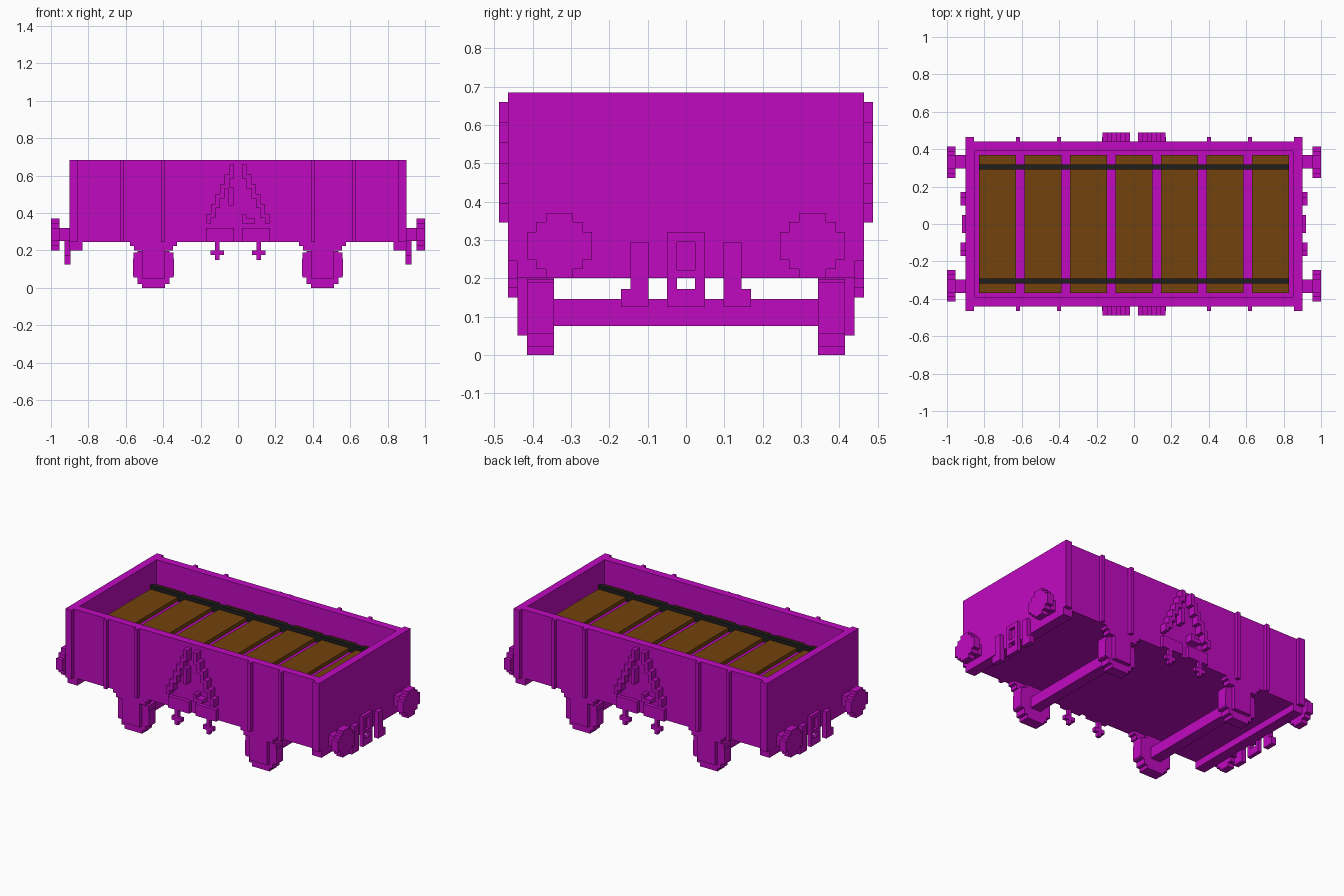
import bpy, bmesh
from mathutils import Matrix

cube = bpy.data.objects.get("Cube")
if cube:
    bpy.data.objects.remove(cube, do_unlink=True)


def material(name, rgb):
    m = bpy.data.materials.new(name)
    m.use_nodes = True
    m.diffuse_color = (*rgb, 1)
    m.node_tree.nodes["Principled BSDF"].inputs["Base Color"].default_value = (*rgb, 1)
    return m


MAGENTA = material("magenta paint", (0.53, 0.003, 0.53))
BROWN = material("brown load", (0.17, 0.056, 0.004))
BLACK = material("black strap", (0.013, 0.013, 0.013))
V = 0.0245  # block size of the stepped style


def add_box(bm, x0, x1, y0, y1, z0, z1):
    verts = bmesh.ops.create_cube(bm, size=1)["verts"]
    for v in verts:
        v.co = (x1 if v.co.x > 0 else x0,
                y1 if v.co.y > 0 else y0,
                z1 if v.co.z > 0 else z0)
    return verts


def finish(name, bm, mat):
    bmesh.ops.recalc_face_normals(bm, faces=bm.faces)
    mesh = bpy.data.meshes.new(name)
    bm.to_mesh(mesh)
    bm.free()
    mesh.materials.append(mat)
    ob = bpy.data.objects.new(name, mesh)
    bpy.context.collection.objects.link(ob)
    return ob


def part(name, boxes, mat=MAGENTA, mirror_x=False, mirror_y=False, turn=False):
    """One object from boxes, optionally repeated by mirroring or a half turn."""
    bm = bmesh.new()
    for b in boxes:
        add_box(bm, *b)

    def repeat(matrix):
        geom = bm.verts[:] + bm.edges[:] + bm.faces[:]
        copy = bmesh.ops.duplicate(bm, geom=geom)["geom"]
        bmesh.ops.transform(bm, matrix=matrix,
                            verts=[g for g in copy if isinstance(g, bmesh.types.BMVert)])

    if mirror_x:
        repeat(Matrix.Diagonal((-1, 1, 1, 1)))
    if mirror_y:
        repeat(Matrix.Diagonal((1, -1, 1, 1)))
    if turn:
        repeat(Matrix.Diagonal((-1, -1, 1, 1)))
    return finish(name, bm, mat)


def stepped_disc(cx, cz, radius):
    """Rows (half width, low, high) of a blocky round plate."""
    rows = ((1, 0.42), (0.72, 0.72), (0.42, 1))
    return [(cx - radius * w, cx + radius * w, cz - radius * h, cz + radius * h)
            for w, h in rows]


# Open wagon body with a sunken floor
bm = bmesh.new()
add_box(bm, -0.9, 0.9, -0.44, 0.44, 0.245, 0.685)
bm.normal_update()
top = max(bm.faces, key=lambda f: f.calc_center_median().z)
bmesh.ops.inset_region(bm, faces=[top], thickness=0.07)
floor = bmesh.ops.extrude_discrete_faces(bm, faces=[top])["faces"][0]
bmesh.ops.translate(bm, verts=floor.verts, vec=(0, 0, -0.17))
finish("wagon_body", bm, MAGENTA)

# Load blocks with gaps between, held by two straps
load = []
for i in range(-3, 4):
    half = 0.098
    load.append((i * 0.2433 - half, i * 0.2433 + half, -0.369, 0.369, 0.51, 0.54))
part("load_blocks", load, BROWN)
part("load_strap", [(-0.83, 0.83, 0.292, 0.318, 0.515, 0.564)], BLACK, mirror_y=True)

# Corner posts, side ribs and end beams
part("corner_post", [(0.855, 0.9, 0.43, 0.464, 0.245, 0.685)], mirror_x=True, mirror_y=True)
part("side_rib", [(x - 0.011, x + 0.011, 0.43, 0.464, 0.245, 0.685) for x in (0.402, 0.62)],
     mirror_x=True, mirror_y=True)
part("end_beam", [(0.832, 0.9, -0.44, 0.44, 0.2, 0.26)], mirror_x=True)

# Stepped diagonal door braces
brace = []
for i in range(6):
    x = 0.022 + i * V
    high = 0.66 - i * 0.053
    low = max(0.345, high - 0.075)
    for s in (-1, 1):
        a, b = sorted((s * x, s * (x + V)))
        brace.append((a, b, -0.488, -0.43, low, high))
brace += [(-0.05, -0.025, -0.488, -0.43, 0.44, 0.54),
          (0.022, 0.09, -0.488, -0.43, 0.345, 0.37),
          (0.022, 0.045, -0.488, -0.43, 0.345, 0.392)]
part("door_brace", brace, turn=True)

# Door hinge plates with hanging latches
part("hinge_plate", [(0.022, 0.17, 0.43, 0.464, 0.245, 0.32)], mirror_x=True, mirror_y=True)
part("door_latch", [(0.1, 0.124, 0.44, 0.464, 0.15, 0.25),
                    (0.075, 0.148, 0.44, 0.464, 0.175, 0.2)], mirror_x=True, mirror_y=True)

# Wheels, axle boxes and springs
WX, WZ = 0.452, 0.11
wheel = [(a, b, 0.345, 0.415, c, d) for a, b, c, d in stepped_disc(WX, WZ, 0.11)]
wheel.append((WX - 0.085, WX + 0.085, 0.345, 0.415, 0.022, 0.198))
wheel.append((WX - 0.108, WX + 0.108, 0.345, 0.415, 0.055, 0.19))
wheel.append((WX - 0.062, WX + 0.062, 0.345, 0.415, 0, 0.22))
part("wheel", wheel, mirror_x=True, mirror_y=True)
part("axle_box", [(WX - 0.062, WX + 0.062, 0.41, 0.44, 0.05, 0.2),
                  (WX - 0.04, WX + 0.04, 0.39, 0.44, 0.2, 0.25)],
     mirror_x=True, mirror_y=True)
part("leaf_spring", [(WX - 0.125, WX + 0.125, 0.39, 0.44, 0.225, 0.25),
                     (WX - 0.105, WX + 0.105, 0.39, 0.44, 0.2, 0.225)],
     mirror_x=True, mirror_y=True)
part("axle", [(WX - 0.035, WX + 0.035, -0.35, 0.35, 0.075, 0.146)], mirror_x=True)

# Buffers
discs = [(0.955, 1.0, a, b, c, d) for a, b, c, d in stepped_disc(0.33, 0.285, 0.085)]
part("buffer_disc", discs, mirror_x=True, mirror_y=True)
part("buffer_shaft", [(0.89, 0.96, 0.297, 0.368, 0.25, 0.32)], mirror_x=True, mirror_y=True)

# Centre coupling link, open near the bottom, and hoses at both sides
part("coupling_link", [(0.895, 0.92, 0.024, 0.049, 0.125, 0.32),
                       (0.895, 0.92, 0, 0.03, 0.125, 0.172),
                       (0.895, 0.92, 0, 0.03, 0.2, 0.222),
                       (0.895, 0.92, 0, 0.03, 0.295, 0.32)], mirror_x=True, mirror_y=True)
part("brake_hose", [(0.895, 0.927, 0.098, 0.145, 0.125, 0.295),
                    (0.895, 0.927, 0.098, 0.17, 0.125, 0.172)], mirror_x=True, mirror_y=True)
